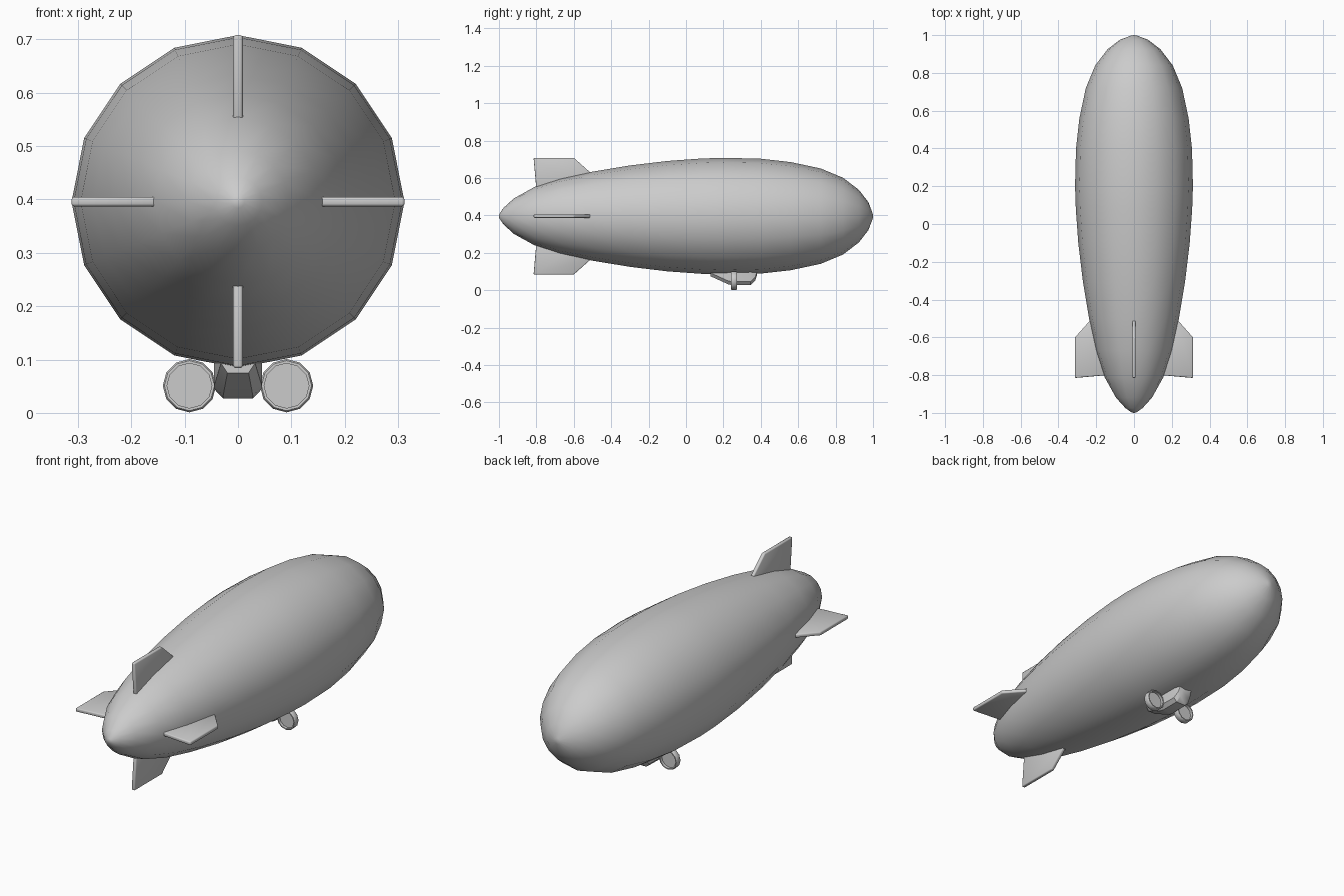
import bpy, bmesh
from math import sin, cos, pi
from mathutils import Matrix

if "Cube" in bpy.data.objects:
    bpy.data.objects.remove(bpy.data.objects["Cube"])

CZ = 0.396  # height of the hull axis


def make(name, verts, faces, angle=40, bevel=0):
    me = bpy.data.meshes.new(name)
    bm = bmesh.new()
    vs = [bm.verts.new(v) for v in verts]
    for f in faces:
        bm.faces.new([vs[i] for i in f])
    bmesh.ops.remove_doubles(bm, verts=bm.verts, dist=1e-5)
    bmesh.ops.recalc_face_normals(bm, faces=bm.faces)
    if bevel:
        bmesh.ops.bevel(bm, geom=bm.edges[:], offset=bevel, segments=2,
                        profile=0.5, affect='EDGES')
    bm.to_mesh(me)
    bm.free()
    ob = bpy.data.objects.new(name, me)
    bpy.context.collection.objects.link(ob)
    bpy.ops.object.select_all(action='DESELECT')
    ob.select_set(True)
    bpy.context.view_layer.objects.active = ob
    bpy.ops.object.shade_smooth_by_angle(angle=angle * pi / 180)
    return ob


def loft(sections, closed=False, caps=True):
    """Join equal-sized loops of points into a skin."""
    n, m = len(sections[0]), len(sections)
    verts = [p for s in sections for p in s]
    faces = []
    for i in range(m if closed else m - 1):
        a, b = i * n, (i + 1) % m * n
        faces += [(a + j, a + (j + 1) % n, b + (j + 1) % n, b + j) for j in range(n)]
    if caps and not closed:
        faces += [tuple(range(n)), tuple(range((m - 1) * n, m * n))]
    return verts, faces


def ring(x, y, z, r, n):
    return [(x + r * sin(2 * pi * k / n), y, z + r * cos(2 * pi * k / n)) for k in range(n)]


# Hull: 16-sided body of revolution along y
profile = [(-0.998, 0.012), (-0.975, 0.045), (-0.92, 0.095), (-0.81, 0.156), (-0.67, 0.201),
           (-0.5, 0.238), (-0.3, 0.271), (-0.1, 0.295), (0.08, 0.308), (0.2, 0.312),
           (0.4, 0.307), (0.56, 0.289), (0.72, 0.255), (0.84, 0.205), (0.925, 0.14),
           (0.975, 0.075), (0.998, 0.015)]
rings = [ring(0, y, CZ, r, 16) for y, r in profile]
v, f = loft(rings, caps=False)
n = len(v)
v += [(0, -1, CZ), (0, 1, CZ)]
f += [(k, (k + 1) % 16, n) for k in range(16)]
f += [(n - 16 + k, n - 16 + (k + 1) % 16, n + 1) for k in range(16)]
make("hull", v, f, 60)

# Four tail fins around the axis
outline = [(-0.797, 0.11), (-0.815, 0.312), (-0.6, 0.312), (-0.51, 0.232), (-0.51, 0.11)]
for k, name in enumerate(["top_fin", "right_fin", "bottom_fin", "left_fin"]):
    v, f = loft([[(s * 0.009, y, r) for y, r in outline] for s in (-1, 1)])
    fin = make(name, v, f, 50, bevel=0.005)
    fin.data.transform(Matrix.Translation((0, 0, CZ)) @ Matrix.Rotation(k * pi / 2, 4, 'Y'))

# Gondola: chamfered cross-sections along y
sections = []
for y, w, zb in [(0.13, 0.032, 0.075), (0.225, 0.045, 0.032), (0.25, 0.045, 0.027),
                 (0.345, 0.043, 0.028), (0.37, 0.037, 0.052), (0.38, 0.033, 0.08)]:
    zm = min(zb + 0.018, 0.1)
    sections.append([(-w, y, 0.115), (-w, y, zm), (-w * 0.62, y, zb),
                     (w * 0.62, y, zb), (w, y, zm), (w, y, 0.115)])
v, f = loft(sections)
make("gondola", v, f, 30)

# Ducted engines: ring with a disc in the middle, on both sides
for side, x in (("left", -0.091), ("right", 0.091)):
    loops = [(0.24, 0.042), (0.24, 0.047), (0.244, 0.050), (0.268, 0.050),
             (0.272, 0.047), (0.272, 0.042)]
    v, f = loft([ring(x, y, 0.051, r, 12) for y, r in loops], closed=True)
    make(side + "_engine_duct", v, f, 50)
    v, f = loft([ring(x, y, 0.051, 0.0425, 12) for y in (0.254, 0.258)])
    make(side + "_propeller_disc", v, f, 30)
